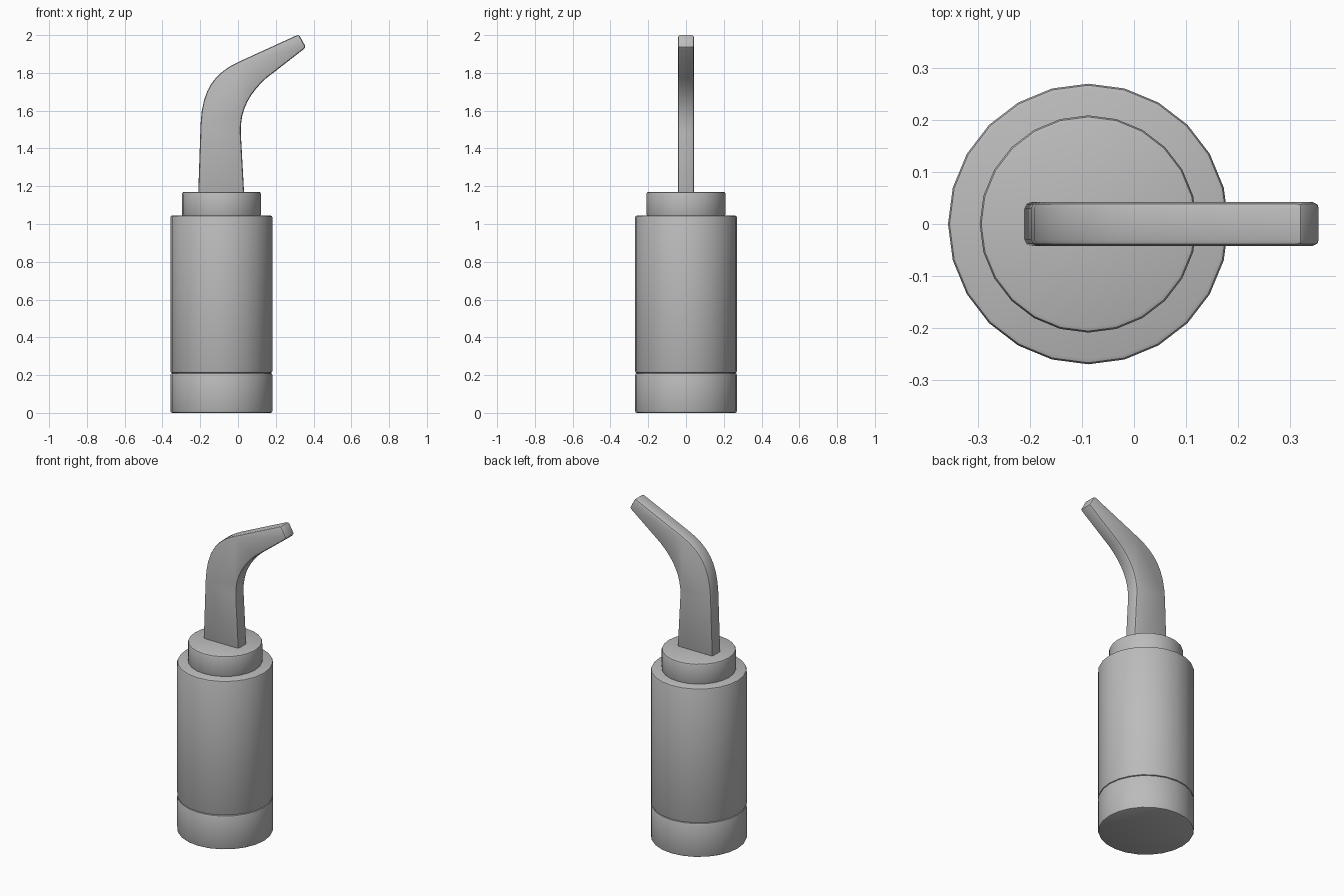
import bpy, bmesh, math
from mathutils import Vector
from mathutils.geometry import interpolate_bezier

if "Cube" in bpy.data.objects:
    bpy.data.objects.remove(bpy.data.objects["Cube"])

AXIS_X = -0.088
GREY = (0.5, 0.5, 0.5, 1)
grey = bpy.data.materials.new("plain grey")
grey.use_nodes = True
grey.diffuse_color = GREY
grey.node_tree.nodes["Principled BSDF"].inputs["Base Color"].default_value = GREY


def finish(obj, width, segments):
    """Colour, bevel and smooth a part."""
    obj.data.materials.append(grey)
    bevel = obj.modifiers.new("Rounded edges", "BEVEL")
    bevel.width = width
    bevel.segments = segments
    bevel.limit_method = "ANGLE"
    bevel.angle_limit = math.radians(40)
    bpy.ops.object.select_all(action="DESELECT")
    obj.select_set(True)
    bpy.context.view_layer.objects.active = obj
    bpy.ops.object.modifier_apply(modifier=bevel.name)
    bpy.ops.object.shade_smooth_by_angle(angle=math.radians(35))


def drum(name, radius, bottom, top):
    bpy.ops.mesh.primitive_cylinder_add(
        vertices=24, radius=radius, depth=top - bottom,
        location=(AXIS_X, 0, (bottom + top) / 2))
    obj = bpy.context.object
    obj.name = name
    finish(obj, 0.01, 2)


def curve(*points):
    """Sampled bend through start, handle, handle, end in the XZ plane."""
    return interpolate_bezier(*[Vector((x, 0, z)) for x, z in points], 9)


# Cylindrical body
drum("base_ring", 0.27, 0, 0.211)
drum("body", 0.27, 0.211, 1.045)
drum("collar", 0.209, 1.04, 1.17)

# Curved flat spout: outer edge up to the tip, inner edge back down
outer = curve((-0.198, 1.53), (-0.19, 1.72), (-0.12, 1.80), (0, 1.857))
inner = curve((0.15, 1.772), (0.07, 1.70), (0.008, 1.61), (0.015, 1.48))
outline = ([Vector((-0.211, 0, 1.15))] + outer
           + [Vector((0.322, 0, 2.004)), Vector((0.36, 0, 1.935))]
           + inner + [Vector((0.033, 0, 1.15))])
half = Vector((0, 0.042, 0))
bm = bmesh.new()
face = bm.faces.new([bm.verts.new(p - half) for p in outline])
side = bmesh.ops.extrude_face_region(bm, geom=[face])
bmesh.ops.translate(bm, vec=half * 2,
                    verts=[v for v in side["geom"] if isinstance(v, bmesh.types.BMVert)])
bmesh.ops.recalc_face_normals(bm, faces=bm.faces)
mesh = bpy.data.meshes.new("spout")
bm.to_mesh(mesh)
bm.free()
spout = bpy.data.objects.new("spout", mesh)
bpy.context.collection.objects.link(spout)
finish(spout, 0.012, 2)
